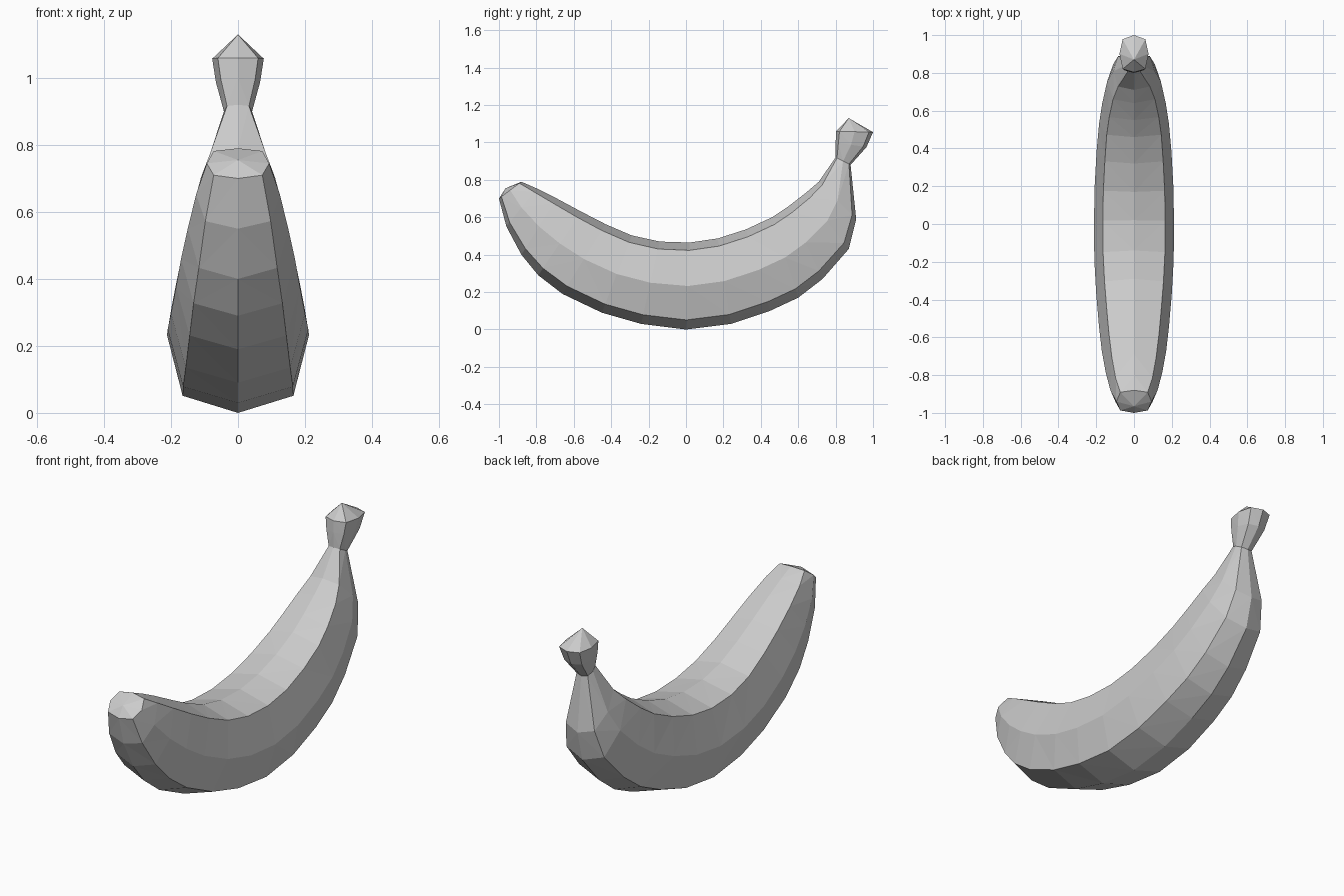
import bpy, bmesh
from mathutils import Vector

# Cross-section: (fraction of half width, fraction from outer to inner curve)
SECTION = [(0, 0), (0.78, 0.11), (1, 0.5), (0.78, 0.91),
           (0, 1), (-0.78, 0.91), (-1, 0.5), (-0.78, 0.11)]


def loft(name, stations, start, end):
    """Skin rings given as (outer y, outer z, inner y, inner z, half width)."""
    bm = bmesh.new()
    rings = []
    for oy, oz, iy, iz, w in stations:
        outer, inner = Vector((0, oy, oz)), Vector((0, iy, iz))
        rings.append([bm.verts.new(outer.lerp(inner, t) + Vector((u * w, 0, 0)))
                      for u, t in SECTION])
    n = len(SECTION)
    for a, b in zip(rings, rings[1:]):
        for i in range(n):
            j = (i + 1) % n
            bm.faces.new((a[i], a[j], b[j], b[i]))
    for ring, tip in ((rings[0], start), (rings[-1], end)):
        v = bm.verts.new((0, *tip))
        for i in range(n):
            bm.faces.new((ring[i], ring[(i + 1) % n], v))
    bmesh.ops.triangulate(bm, faces=bm.faces[:])
    bmesh.ops.recalc_face_normals(bm, faces=bm.faces[:])
    mesh = bpy.data.meshes.new(name)
    bm.to_mesh(mesh)
    bm.free()
    obj = bpy.data.objects.new(name, mesh)
    bpy.context.collection.objects.link(obj)
    return obj


# Blunt tip, curved body, then narrow neck and flared stem knob
body = [
    (-1.00, 0.70, -0.88, 0.79, 0.093),
    (-0.96, 0.55, -0.80, 0.755, 0.125),
    (-0.88, 0.40, -0.69, 0.70, 0.15),
    (-0.79, 0.29, -0.56, 0.63, 0.17),
    (-0.66, 0.19, -0.43, 0.563, 0.185),
    (-0.45, 0.09, -0.29, 0.503, 0.20),
    (-0.24, 0.03, -0.14, 0.47, 0.21),
    (0.00, 0.00, 0.02, 0.465, 0.212),
    (0.24, 0.03, 0.17, 0.487, 0.208),
    (0.45, 0.10, 0.32, 0.535, 0.198),
    (0.60, 0.17, 0.46, 0.60, 0.185),
    (0.73, 0.27, 0.55, 0.66, 0.168),
    (0.87, 0.43, 0.64, 0.73, 0.142),
    (0.91, 0.59, 0.71, 0.79, 0.108),
]
stem = [
    (0.88, 0.88, 0.80, 0.92, 0.042),
    (0.965, 0.975, 0.80, 1.00, 0.066),
    (1.00, 1.055, 0.803, 1.06, 0.077),
]
loft("banana", body + stem, (-0.965, 0.755), (0.87, 1.13))
